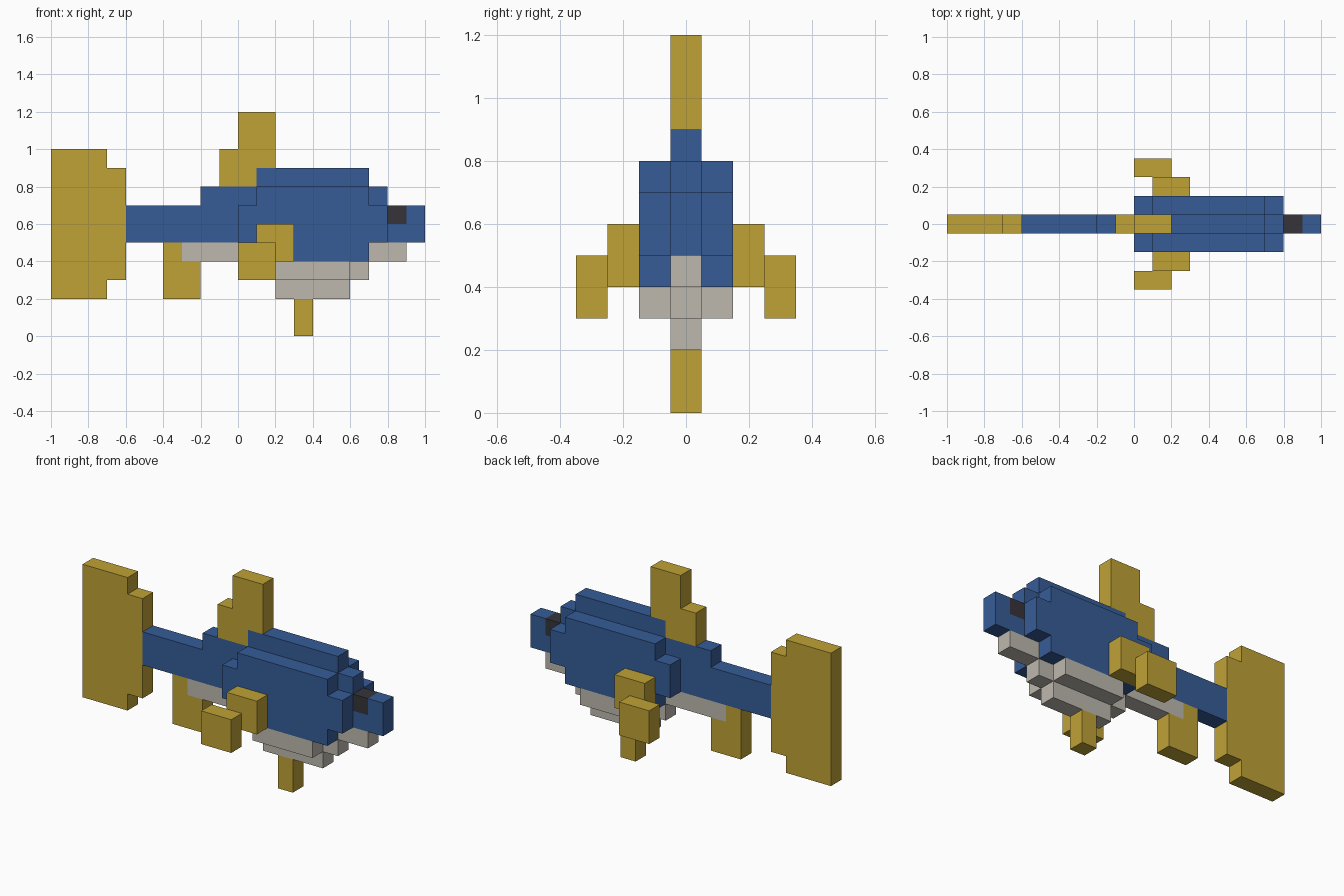
import bpy
import bmesh

if "Cube" in bpy.data.objects:
    bpy.data.objects.remove(bpy.data.objects["Cube"], do_unlink=True)


def srgb(r, g, b):
    lin = [c / 12.92 if c <= 0.04045 else ((c + 0.055) / 1.055) ** 2.4
           for c in (r / 255, g / 255, b / 255)]
    return (*lin, 1.0)


def material(name, colour):
    mat = bpy.data.materials.new(name)
    mat.use_nodes = True
    mat.diffuse_color = colour
    mat.node_tree.nodes["Principled BSDF"].inputs["Base Color"].default_value = colour
    return mat


BLUE = material("scale blue", srgb(54, 92, 151))
GOLD = material("fin gold", srgb(191, 162, 54))
GREY = material("belly grey", srgb(190, 185, 175))
DARK = material("eye black", srgb(54, 52, 57))


def slab(name, mat, outline, y0=-0.05, y1=0.05, mirror=False):
    """Extrude an x-z outline from y0 to y1, optionally mirrored across y = 0."""
    bm = bmesh.new()
    face = bm.faces.new([bm.verts.new((x, y0, z)) for x, z in outline])
    grown = bmesh.ops.extrude_face_region(bm, geom=[face])["geom"]
    verts = [v for v in grown if isinstance(v, bmesh.types.BMVert)]
    bmesh.ops.translate(bm, verts=verts, vec=(0, y1 - y0, 0))
    bmesh.ops.recalc_face_normals(bm, faces=bm.faces)
    mesh = bpy.data.meshes.new(name)
    bm.to_mesh(mesh)
    bm.free()
    mesh.materials.append(mat)
    obj = bpy.data.objects.new(name, mesh)
    bpy.context.collection.objects.link(obj)
    if mirror:
        mod = obj.modifiers.new("mirror", 'MIRROR')
        mod.use_axis = (False, True, False)
        mod.use_mirror_merge = False
    return obj


def rect(x0, x1, z0, z1):
    return [(x0, z0), (x1, z0), (x1, z1), (x0, z1)]


# Central body, with a notch for the eye behind the snout
slab("body_core", BLUE, [
    (-0.6, 0.5), (1, 0.5), (1, 0.7), (0.9, 0.7), (0.9, 0.6), (0.8, 0.6),
    (0.8, 0.8), (0.7, 0.8), (0.7, 0.9), (0.1, 0.9), (0.1, 0.8),
    (-0.2, 0.8), (-0.2, 0.7), (-0.6, 0.7)])
slab("eyes", DARK, rect(0.8, 0.9, 0.6, 0.7))

# Flanks
slab("flanks", BLUE, [
    (0.1, 0.4), (0.7, 0.4), (0.7, 0.5), (0.8, 0.5), (0.8, 0.7), (0.7, 0.7),
    (0.7, 0.8), (0.1, 0.8), (0.1, 0.7), (0, 0.7), (0, 0.5), (0.1, 0.5)],
    -0.15, -0.05, mirror=True)

# Belly and jaw
slab("belly_core", GREY, [
    (-0.3, 0.4), (0.1, 0.4), (0.1, 0.3), (0.2, 0.3), (0.2, 0.2), (0.6, 0.2),
    (0.6, 0.3), (0.7, 0.3), (0.7, 0.4), (0.9, 0.4), (0.9, 0.5), (-0.3, 0.5)])
slab("belly_sides", GREY, rect(0.2, 0.6, 0.3, 0.4), -0.15, -0.05, mirror=True)

# Fins on the centre line
slab("tail_fin", GOLD, [
    (-1, 0.2), (-0.7, 0.2), (-0.7, 0.3), (-0.6, 0.3),
    (-0.6, 0.9), (-0.7, 0.9), (-0.7, 1), (-1, 1)])
slab("dorsal_fin", GOLD, [
    (-0.1, 0.8), (0.1, 0.8), (0.1, 0.9), (0.2, 0.9), (0.2, 1.2),
    (0, 1.2), (0, 1), (-0.1, 1)])
slab("anal_fin", GOLD, [
    (-0.4, 0.2), (-0.2, 0.2), (-0.2, 0.4), (-0.3, 0.4), (-0.3, 0.5), (-0.4, 0.5)])
slab("pelvic_fin", GOLD, rect(0.3, 0.4, 0, 0.2))

# Stepped side fins
slab("side_fin_roots", GOLD, rect(0.1, 0.3, 0.4, 0.6), -0.25, -0.15, mirror=True)
slab("side_fin_tips", GOLD, rect(0, 0.2, 0.3, 0.5), -0.35, -0.25, mirror=True)
